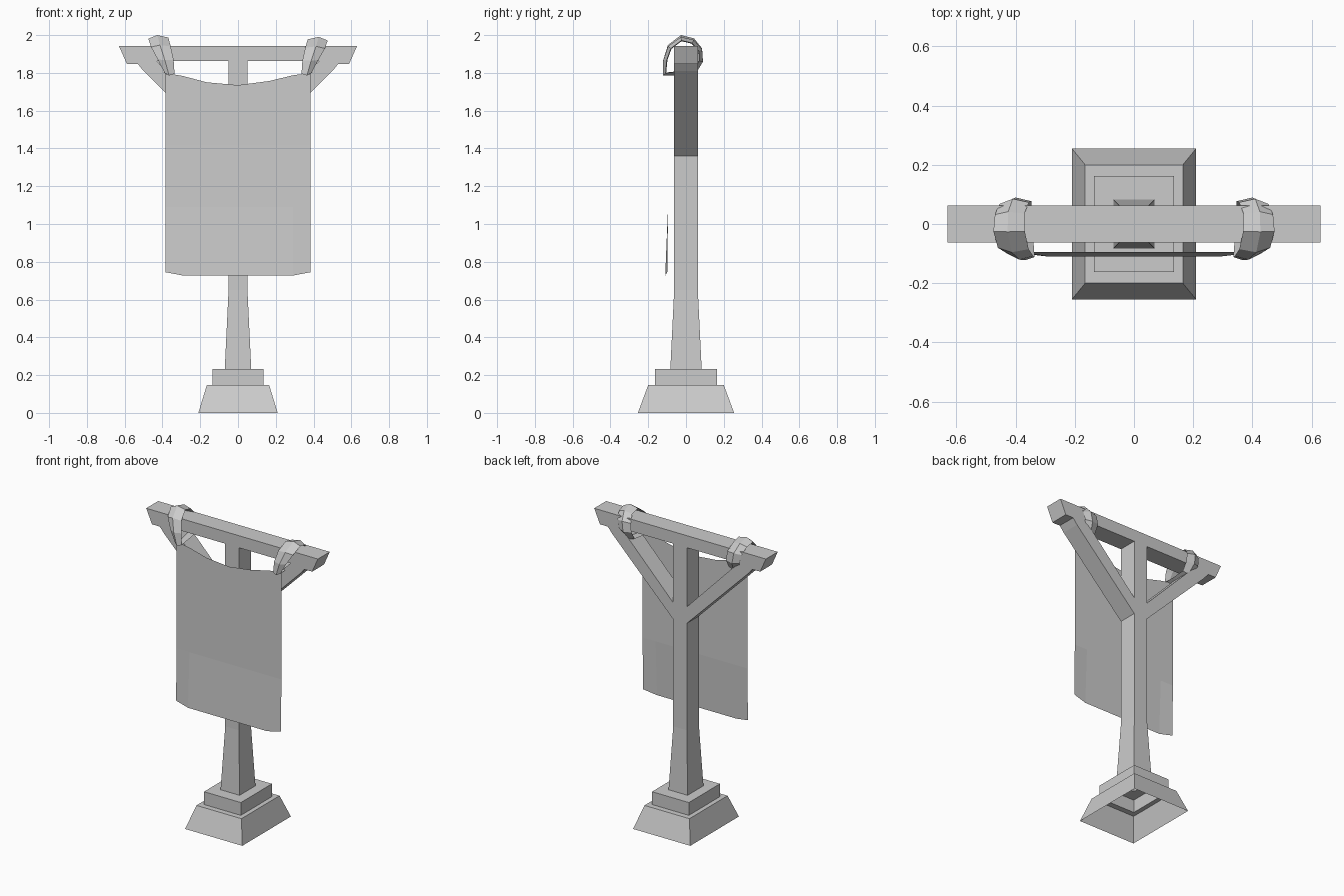
import bpy, bmesh, math
from mathutils import Vector

if "Cube" in bpy.data.objects:
    bpy.data.objects.remove(bpy.data.objects["Cube"])


def make_object(name, bm):
    bmesh.ops.recalc_face_normals(bm, faces=bm.faces[:])
    mesh = bpy.data.meshes.new(name)
    bm.to_mesh(mesh)
    bm.free()
    ob = bpy.data.objects.new(name, mesh)
    bpy.context.collection.objects.link(ob)
    return ob


def bridge(bm, a, b):
    n = len(a)
    for i in range(n):
        bm.faces.new((a[i], a[(i + 1) % n], b[(i + 1) % n], b[i]))


def rect_loft(name, levels, cap=False):
    """Stack of rectangles (half x, half y, z), open underneath."""
    bm = bmesh.new()
    rings = [[bm.verts.new((sx * hx, sy * hy, z))
              for sx, sy in ((-1, -1), (1, -1), (1, 1), (-1, 1))]
             for hx, hy, z in levels]
    for a, b in zip(rings, rings[1:]):
        bridge(bm, a, b)
    if cap:
        bm.faces.new(rings[-1])
    return make_object(name, bm)


def extrude_profile(name, pts, half_depth):
    """Extrude an x-z outline evenly to both sides of y = 0."""
    bm = bmesh.new()
    front = [bm.verts.new((x, -half_depth, z)) for x, z in pts]
    back = [bm.verts.new((x, half_depth, z)) for x, z in pts]
    bm.faces.new(front)
    bm.faces.new(back[::-1])
    bridge(bm, front, back)
    return make_object(name, bm)


# Stepped hollow base and tapered post
D = 0.0625
rect_loft("base_and_post", [
    (0.21, 0.255, 0), (0.165, 0.20, 0.147), (0.135, 0.163, 0.147),
    (0.135, 0.163, 0.232), (0.07, 0.083, 0.232), (0.05, D, 0.65),
    (0.05, D, 1.865)])

# Crossbeam with undercut ends
half = [(0.45, 1.862), (0.53, 1.847), (0.588, 1.847), (0.63, 1.942)]
extrude_profile("crossbeam", half + [(-x, z) for x, z in half[::-1]], D)

# Diagonal braces
brace = [(0.05, 1.36), (0.50, 1.81), (0.53, 1.847), (0.45, 1.862),
         (0.43, 1.862), (0.05, 1.47)]
for side, s in (("left", -1), ("right", 1)):
    extrude_profile(side + "_brace", [(s * x, z) for x, z in brace], D)

# Hanging cloth: sagging top, lower part billowing forward
bm = bmesh.new()
columns = [(-0.385, 1.80, 0.745), (-0.29, 1.783, 0.727), (-0.165, 1.75, 0.727),
           (0, 1.735, 0.727), (0.165, 1.757, 0.727), (0.29, 1.787, 0.727),
           (0.385, 1.80, 0.745)]
grid = []
for x, top, bottom in columns:
    edge = abs(x) > 0.3
    y_low = -0.099 if edge else -0.110
    grid.append([bm.verts.new(p) for p in (
        (x, -0.094, top), (x, -0.094, 1.42), (x, -0.095, 1.09),
        (x, y_low, bottom))])
for a, b in zip(grid, grid[1:]):
    for i in range(3):
        bm.faces.new((a[i], a[i + 1], b[i + 1], b[i]))
make_object("cloth", bm)

# Knotted straps round the beam: y, z, centre x, half width
loop = [(-0.112, 1.795, 0.362, 0.026), (-0.108, 1.87, 0.383, 0.042),
        (-0.085, 1.94, 0.408, 0.052), (-0.025, 1.987, 0.422, 0.053),
        (0.035, 1.972, 0.42, 0.050), (0.073, 1.925, 0.405, 0.050),
        (0.077, 1.865, 0.395, 0.048), (0.045, 1.81, 0.38, 0.035),
        (-0.04, 1.80, 0.367, 0.026)]
for side, s, drop in (("left", -1, 0), ("right", 1, 0.01)):
    bm = bmesh.new()
    centre = Vector((-0.015, 1.89))
    rings = []
    for y, z, cx, hw in loop:
        out = (Vector((y, z)) - centre).normalized()
        z -= drop * max(0, (z - 1.8) / 0.2)
        ring = []
        for dx, lift in ((-1, 0), (0.1, 0.013), (1, -0.006), (0, -0.010)):
            ring.append(bm.verts.new((s * (cx + dx * hw),
                                      y + out.x * lift, z + out.y * lift)))
        rings.append(ring)
    for i, ring in enumerate(rings):
        bridge(bm, ring, rings[(i + 1) % len(rings)])
    make_object(side + "_strap", bm)
